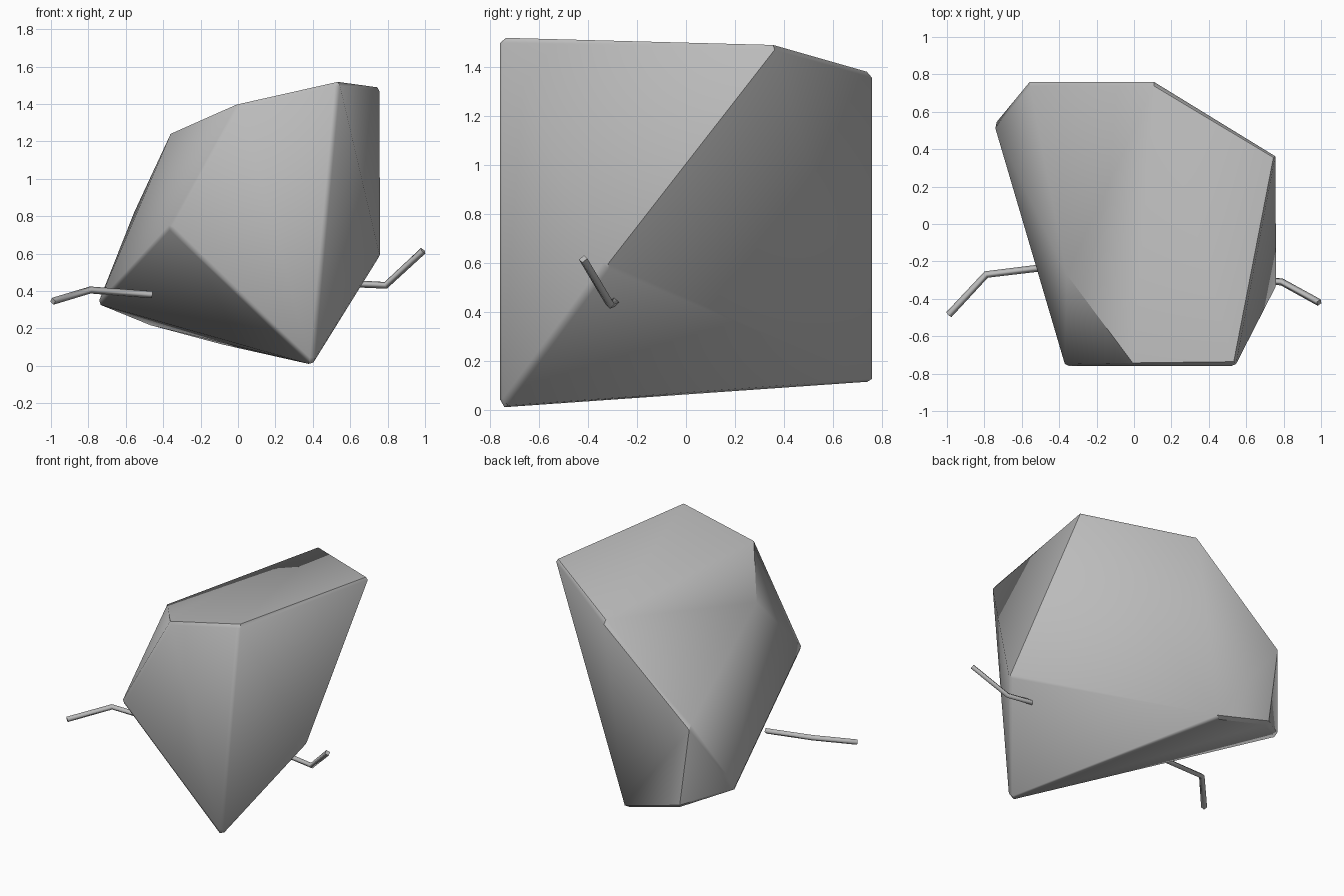
import bpy
import bmesh
import math

cube = bpy.data.objects.get("Cube")
if cube:
    bpy.data.objects.remove(cube, do_unlink=True)


def make_material(name, value):
    mat = bpy.data.materials.new(name)
    mat.use_nodes = True
    color = (value, value, value, 1)
    mat.diffuse_color = color
    mat.node_tree.nodes["Principled BSDF"].inputs["Base Color"].default_value = color
    return mat


def link(name, mesh, mat):
    obj = bpy.data.objects.new(name, mesh)
    obj.data.materials.append(mat)
    bpy.context.collection.objects.link(obj)
    return obj


stone = make_material("stone grey", 0.5)

# Faceted boulder: convex hull around its corner points
front_corners = [(0.54, -0.76, 1.52), (0, -0.76, 1.4), (-0.37, -0.76, 0.74), (0.4, -0.76, 0)]
side_corners = [(-0.36, -0.27, 1.24), (0.76, 0.37, 1.49), (0.76, -0.33, 0.58), (-0.75, 0.53, 0.33)]
back_corners = [(0.11, 0.76, 1.38), (-0.56, 0.76, 0.81), (-0.07, 0.76, 0.11), (-0.48, 0.76, 0.22)]

bm = bmesh.new()
for corner in front_corners + side_corners + back_corners:
    bm.verts.new(corner)
bmesh.ops.convex_hull(bm, input=bm.verts[:])
bmesh.ops.dissolve_limit(bm, angle_limit=math.radians(3), verts=bm.verts[:], edges=bm.edges[:])
bmesh.ops.recalc_face_normals(bm, faces=bm.faces[:])
mesh = bpy.data.meshes.new("boulder")
bm.to_mesh(mesh)
bm.free()
boulder = link("boulder", mesh, stone)

# Worn edges along the sharper corners, soft shading elsewhere
bevel = boulder.modifiers.new("worn edges", "BEVEL")
bevel.width = 0.02
bevel.segments = 1
bevel.limit_method = "ANGLE"
bevel.angle_limit = math.radians(50)
bpy.context.view_layer.objects.active = boulder
boulder.select_set(True)
bpy.ops.object.modifier_apply(modifier=bevel.name)
bpy.ops.object.shade_smooth_by_angle(angle=math.radians(40))
boulder.select_set(False)


# Bent twig arms, swept with a four-sided section
def twig(name, path):
    curve = bpy.data.curves.new(name, "CURVE")
    curve.dimensions = "3D"
    curve.bevel_depth = 0.019
    curve.bevel_resolution = 0
    curve.use_fill_caps = True
    spline = curve.splines.new("POLY")
    spline.points.add(len(path) - 1)
    for point, co in zip(spline.points, path):
        point.co = (*co, 1)
    return link(name, curve, stone)


twig("right_arm", [(-0.46, -0.23, 0.38), (-0.79, -0.27, 0.405), (-0.99, -0.485, 0.345)])
twig("left_arm", [(0.59, -0.29, 0.44), (0.79, -0.31, 0.43), (0.99, -0.42, 0.615)])
